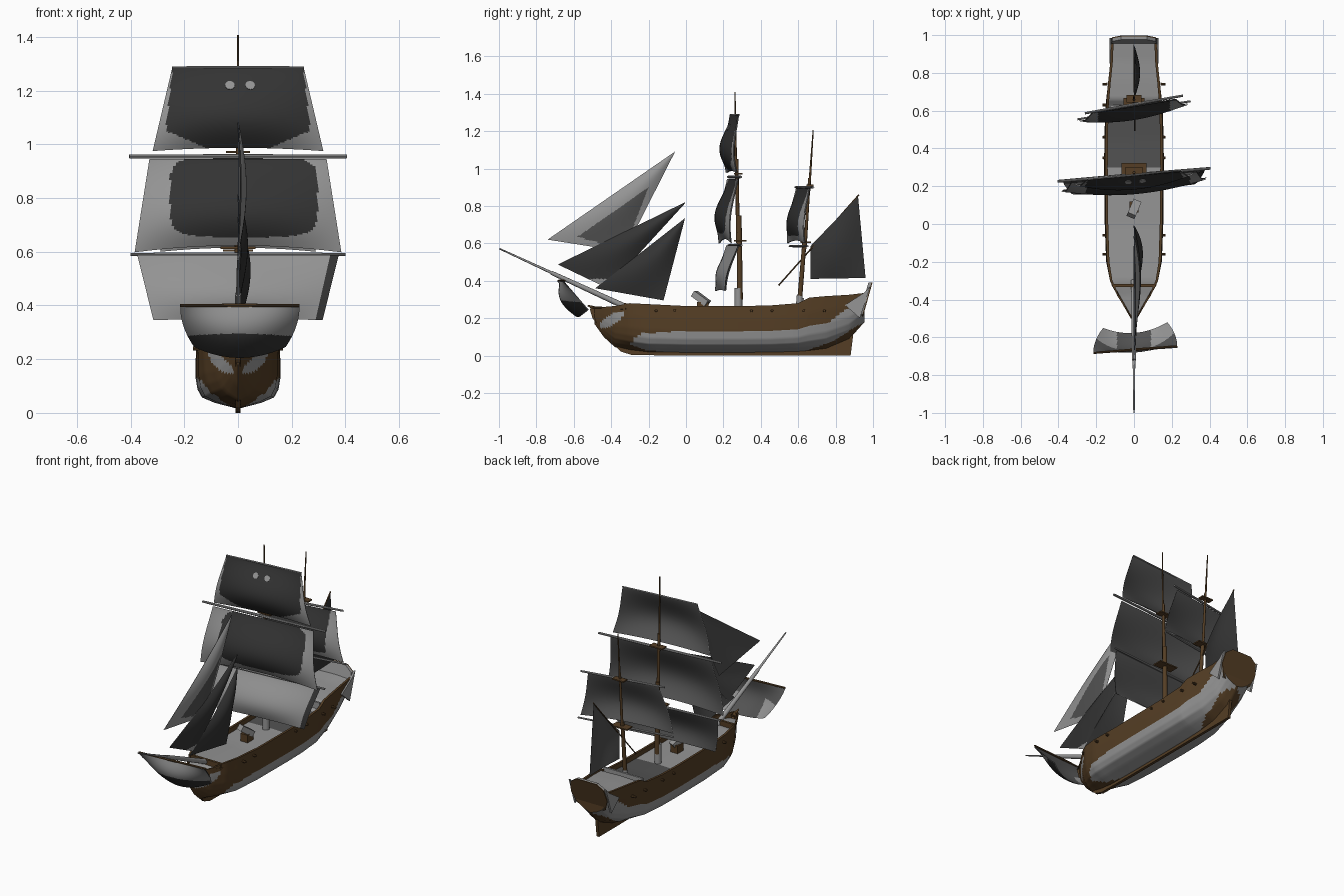
import bpy, bmesh, math
from mathutils import Vector, Matrix

if "Cube" in bpy.data.objects:
    bpy.data.objects.remove(bpy.data.objects["Cube"])

def mat(name, c):
    m = bpy.data.materials.new(name)
    m.diffuse_color = (*c, 1)
    m.use_nodes = True
    m.node_tree.nodes["Principled BSDF"].inputs["Base Color"].default_value = m.diffuse_color
    return m

GRAY, DARK, BROWN, MID = 0, 1, 2, 3
MATS = [mat("light gray", (0.30, 0.30, 0.30)), mat("charcoal", (0.034, 0.034, 0.034)),
        mat("brown wood", (0.09, 0.048, 0.018)), mat("weathered gray", (0.085, 0.085, 0.085))]

def finish(name, bm, color=None, smooth=True):
    me = bpy.data.meshes.new(name)
    if color is None:
        for m in MATS:
            me.materials.append(m)
    else:
        me.materials.append(MATS[color])
    bm.to_mesh(me)
    bm.free()
    ob = bpy.data.objects.new(name, me)
    bpy.context.collection.objects.link(ob)
    if smooth:
        bpy.ops.object.select_all(action='DESELECT')
        ob.select_set(True)
        bpy.context.view_layer.objects.active = ob
        bpy.ops.object.shade_smooth_by_angle(angle=math.radians(40))
    return ob

def tube(name, a, b, r0, r1, color, seg=10):
    a, b = Vector(a), Vector(b)
    d = b - a
    m = Matrix.Translation((a + b) / 2) @ d.to_track_quat('Z', 'Y').to_matrix().to_4x4()
    bm = bmesh.new()
    bmesh.ops.create_cone(bm, cap_ends=True, segments=seg, radius1=r0, radius2=r1, depth=d.length, matrix=m)
    return finish(name, bm, color)

def box(name, c, size, color, rot=Matrix.Identity(4)):
    bm = bmesh.new()
    m = Matrix.Translation(c) @ rot @ Matrix.Diagonal((*size, 1))
    bmesh.ops.create_cube(bm, size=1, matrix=m)
    return finish(name, bm, color, False)

def plate(name, pts, off, color):
    """Extrude a flat outline by a vector, centred on the outline."""
    off = Vector(off)
    bm = bmesh.new()
    f = bm.faces.new([bm.verts.new(Vector(p) - off / 2) for p in pts])
    ext = bmesh.ops.extrude_face_region(bm, geom=[f], use_keep_orig=True)
    for v in ext['geom']:
        if isinstance(v, bmesh.types.BMVert):
            v.co += off
    bmesh.ops.recalc_face_normals(bm, faces=bm.faces)
    return finish(name, bm, color, False)

def sheet(name, p, off, rule, back=lambda c: MID, nu=72, nv=52):
    """Two-sided cloth: front layer shifted by off, back layer the other way."""
    off = Vector(off)
    bm = bmesh.new()
    for o, r in ((off, rule), (-off, back)):
        g = [[bm.verts.new(p(i / nu, j / nv) + o) for j in range(nv + 1)] for i in range(nu + 1)]
        for i in range(nu):
            for j in range(nv):
                f = bm.faces.new((g[i][j], g[i + 1][j], g[i + 1][j + 1], g[i][j + 1]))
                f.normal_update()
                if f.normal.dot(o) < 0:
                    f.normal_flip()
                f.material_index = r(f.calc_center_median())
    return finish(name, bm)

def square_sail(zt, wt, yt, zb, wb, yb, slope, bulge, arch):
    def p(u, v):
        s = 2 * u - 1
        x = s * (wt + (wb - wt) * v)
        z = zt + (zb + arch * (1 - s * s) - zt) * v
        y = yt + (yb - yt) * v + slope * x
        y -= bulge * math.sin(math.pi * v ** 1.3) * (1 - 0.7 * s * s)
        return Vector((x, y, z))
    return p

def quad_sail(a, b, c, d, bulge):
    """Fore-and-aft sail from (y, z) corners, bellied to +x."""
    a, b, c, d = [Vector((0, *q)) for q in (a, b, c, d)]
    def p(u, v):
        q = a.lerp(b, u).lerp(d.lerp(c, u), v)
        q.x = bulge * math.sin(math.pi * u) * math.sin(math.pi * (0.1 + 0.85 * v))
        return q
    return p

def lerp_path(pts, y):
    for (a, za), (b, zb) in zip(pts, pts[1:]):
        if y <= b:
            return za + (zb - za) * max(0, (y - a) / (b - a))
    return pts[-1][1]

# Hull: lofted stations (y, half width, bottom z, rail z, fullness)
ST = [(-.49, .012, .17, .255, 0), (-.44, .05, .10, .26, .2), (-.38, .09, .045, .265, .5),
      (-.30, .13, .028, .28, .75), (-.2, .148, .017, .275, .95), (0, .155, .015, .265, 1),
      (.3, .158, .015, .265, 1), (.45, .157, .016, .268, 1), (.6, .153, .02, .28, .95),
      (.66, .149, .024, .31, .85), (.75, .14, .035, .318, .7), (.87, .126, .085, .325, .5), (.955, .124, .18, .335, .4)]
FULL = [(0, 0), (.55, .09), (.85, .17), (.955, .29), (1, .46), (1, .72), (.97, 1)]
VEE = [(0, 0), (.25, .12), (.45, .25), (.65, .4), (.8, .55), (.92, .75), (1, 1)]
bm = bmesh.new()
rings = []
for y, w, zk, zr, f in ST:
    half = []
    for (a, b), (c, d) in zip(FULL, VEE):
        half.append((w * (c + (a - c) * f), zk + (zr - zk) * (d + (b - d) * f)))
    zd = zr - (.012 if y > .62 else .03)
    half += [(w * .88, zr), (w * .88, zd), (0, zd + .004)]
    ring = half + [(-x, z) for x, z in half[-2:0:-1]]
    rings.append([bm.verts.new((x, y, z)) for x, z in ring])
n = len(rings[0])
for r0, r1 in zip(rings, rings[1:]):
    for k in range(n):
        f = bm.faces.new((r0[k], r0[(k + 1) % n], r1[(k + 1) % n], r1[k]))
        col = k if k < n // 2 else n - 1 - k
        deck = MID if .3 < f.calc_center_median().y < .6 else GRAY
        f.material_index = DARK if col < 6 else deck if col == 8 else BROWN   # outer skin is recoloured below
bmesh.ops.subdivide_edges(bm, edges=bm.edges[:], cuts=4, use_grid_fill=True)

# Hull paint: a gray band between two curved lines, a gray patch at the bow
UPPER = [(-.31, .03), (-.28, .09), (-.24, .12), (0, .132), (.4, .132), (.6, .145), (.77, .18), (.86, .25), (.92, .31), (1, .33)]
LOWER = [(-.3, .06), (-.22, .03), (0, 0), (.55, .0), (.7, .045), (.8, .085), (.9, .15), (1, .2)]
for f in bm.faces:
    if f.material_index == DARK:
        c = f.calc_center_median()
        gray = c.y > -.3 and lerp_path(LOWER, c.y) < c.z < lerp_path(UPPER, c.y)
        bow = ((c.y + .40) / .065) ** 2 + ((c.z - .19 - .5 * (c.y + .40)) / .03) ** 2 < 1
        f.material_index = GRAY if gray or bow else BROWN
for f in bmesh.ops.holes_fill(bm, edges=[e for e in bm.edges if e.is_boundary])['faces']:
    f.material_index = BROWN
bmesh.ops.recalc_face_normals(bm, faces=bm.faces)
finish("hull", bm)

# Keel, stem and sternpost in one plate
plate("keel", [(0, y, z) for y, z in [(-.485, .262), (-.515, .25), (-.5, .2), (-.42, .1), (-.35, .022), (-.29, .003),
      (0, 0), (.88, 0), (.905, .2), (.87, .2), (.8, .09), (.7, .05), (0, .03), (-.28, .05), (-.42, .15)]], (.018, 0, 0), BROWN)
tube("figurehead", (0, -.47, .245), (0, -.525, .268), .014, .004, BROWN)

# Transom with gray inner face, bulkheads and fittings
OUT = [(s * x, z) for s, x, z in [(1, .045, .19), (1, .1, .22), (1, .127, .29), (1, .115, .36), (1, .07, .392),
       (-1, .07, .392), (-1, .115, .36), (-1, .127, .29), (-1, .1, .22), (-1, .045, .19)]]
plate("transom", [(x, .938 + (z - .19) * .28, z) for x, z in OUT], (0, .006, 0), BROWN)
plate("transom_lining", [(x, .927 + (z - .19) * .28, z) for x, z in OUT], (0, .016, 0), GRAY)
for s in (-1, 1):
    plate("stern_gallery", [(s * .125, y, z) for y, z in [(.85, .27), (.93, .2), (.985, .37), (.95, .335)]], (.012, 0, 0), GRAY)
    tube("beak_rail", (s * .115, -.32, .25), (s * .012, -.5, .258), .006, .005, BROWN, 6)
    for y in (-.16, -.06, .35, .46, .63, .74):
        tube("side_gun", (s * .14, y, .24), (s * .168, y, .24), .008, .007, BROWN, 8)
box("forecastle_bulkhead", (0, -.325, .262), (.23, .015, .036), BROWN)
box("poop_bulkhead", (0, .625, .285), (.27, .012, .045), GRAY)
tilt = Matrix.Rotation(-.4, 4, 'Z') @ Matrix.Rotation(-.6, 4, 'X')
box("deck_boat", (0, .08, .305), (.045, .095, .035), GRAY, tilt)
box("boat_cradle", (0, .09, .262), (.05, .06, .05), BROWN)

# Bowsprit and masts
tube("bowsprit", (0, -.3, .25), (0, -.72, .443), .016, .011, GRAY)
tube("jib_boom", (0, -.68, .425), (0, -.998, .572), .008, .004, GRAY)
tube("main_mast_foot", (0, .28, .22), (0, .28, .36), .022, .02, GRAY)
tube("main_mast_lower", (0, .288, .3), (0, .284, .75), .016, .013, BROWN)
tube("main_mast_middle", (0, .278, .6), (0, .272, 1.05), .011, .008, BROWN)
tube("main_mast_top", (0, .268, .94), (0, .262, 1.408), .007, .003, BROWN)
tube("mizzen_mast_foot", (0, .605, .26), (0, .608, .32), .018, .016, GRAY)
tube("mizzen_mast_lower", (0, .608, .3), (0, .635, .63), .013, .011, BROWN)
tube("mizzen_mast_middle", (0, .636, .57), (0, .66, .95), .009, .007, BROWN)
tube("mizzen_mast_top", (0, .658, .88), (0, .68, 1.205), .007, .003, BROWN)
for y, z, w in ((.29, .615, .13), (.28, .972, .09), (.64, .605, .11), (.663, .91, .08)):
    box("mast_platform", (0, y, z), (w, w * .5, .008), BROWN)

# Yards: centre x, y, z, half length, slope of yaw, radius, colour
for name, x0, y, z, h, sl, r, c in (
        ("main_lower_yard", 0, .262, .59, .4, .085, .008, GRAY),
        ("main_middle_yard", 0, .26, .955, .405, .085, .009, GRAY),
        ("main_top_yard", 0, .26, 1.287, .245, .1, .005, GRAY),
        ("mizzen_lower_yard", 0, .602, .585, .3, .16, .007, GRAY),
        ("mizzen_upper_yard", 0, .633, .9, .26, .18, .008, GRAY),
        ("sprit_yard", .007, -.665, .4, .222, .08, .007, BROWN)):
    for s in (-1, 1):
        tube(name, (x0, y, z), (x0 + s * h, y + s * h * sl, z), r, r * .75, c, 8)

# Square sails
F = (0, -.003, 0)
def top_rule(c):
    a = abs(c.x)
    return DARK if a < .243 + (1.29 - c.z) * .11 and c.z > .98 + max(0, a - .1) * .42 else GRAY
def mid_rule(c):
    return DARK if abs((c.x - .022) / .275) ** 5 + abs((c.z - .805) / .15) ** 5 < 1 else GRAY
top = square_sail(1.285, .245, .258, .975, .318, .245, .09, .065, .012)
sheet("main_topgallant_sail", top, F, top_rule)
sheet("main_topsail", square_sail(.945, .33, .25, .598, .385, .21, .085, .065, .025), F, mid_rule)
sheet("main_course", square_sail(.588, .375, .25, .345, .315, .185, .085, .04, .006), F,
      lambda c: DARK if c.x > .29 + (c.z - .35) * .24 else GRAY)
sheet("mizzen_topsail", square_sail(.892, .22, .625, .6, .29, .59, .16, .05, .015), F,
      lambda c: DARK if abs(c.x) < .19 and c.z > .64 else GRAY)

# Round painted eyes lying on the upper sail
for x in (-.03, .045):
    u, v = .5 + x / .52, .22
    e = .01
    nrm = (top(u + e, v) - top(u - e, v)).cross(top(u, v + e) - top(u, v - e)).normalized()
    if nrm.y > 0:
        nrm = -nrm
    q = top(u, v) + Vector(F)
    tube("sail_eye", q - nrm * .003, q + nrm * .003, .018, .018, GRAY, 12)

# Spritsail under the bowsprit, swept back at its foot
def sprit(u, v):
    s = 2 * u - 1
    x = .007 + s * (.222 - .052 * v ** 2)
    y = -.668 + .13 * v + s * .015 - .07 * math.sin(math.pi * (v * .8)) * (1 - s * s)
    return Vector((x, y, .395 - .15 * v - .04 * v * (1 - s * s)))
sheet("spritsail", sprit, F, lambda c: DARK if c.z < .295 - .25 * c.x ** 2 else GRAY,
      lambda c: GRAY if abs(c.x) > .09 and c.z < .31 else MID)

# Triangular headsails and the lateen sail
R = (.002, 0, 0)
WEDGE = [(-.2, .9), (-.58, .635), (-.33, .565)]
def fly_rule(c):
    # darker wedge on the lower inner part
    inside = all((b[0] - a[0]) * (c.z - a[1]) - (b[1] - a[1]) * (c.y - a[0]) > 0
                 for a, b in zip(WEDGE, WEDGE[1:] + WEDGE[:1]))
    return MID if inside else GRAY
sheet("flying_jib", quad_sail((-.74, .62), (-.06, 1.09), (-.062, 1.083), (-.33, .555), .03), R, fly_rule)
sheet("outer_jib", quad_sail((-.685, .487), (-.005, .82), (-.006, .813), (-.42, .36), .035), R,
      lambda c: GRAY if c.y < -.4 and c.z < .41 else DARK)
sheet("inner_jib", quad_sail((-.485, .36), (-.005, .735), (-.007, .728), (-.12, .295), .045), R, lambda c: DARK)
sheet("lateen_sail", quad_sail((.665, .585), (.92, .85), (.96, .415), (.665, .41), .03), R, lambda c: DARK)
tube("lateen_yard", (.004, .495, .375), (0, .925, .86), .004, .004, BROWN, 6)
